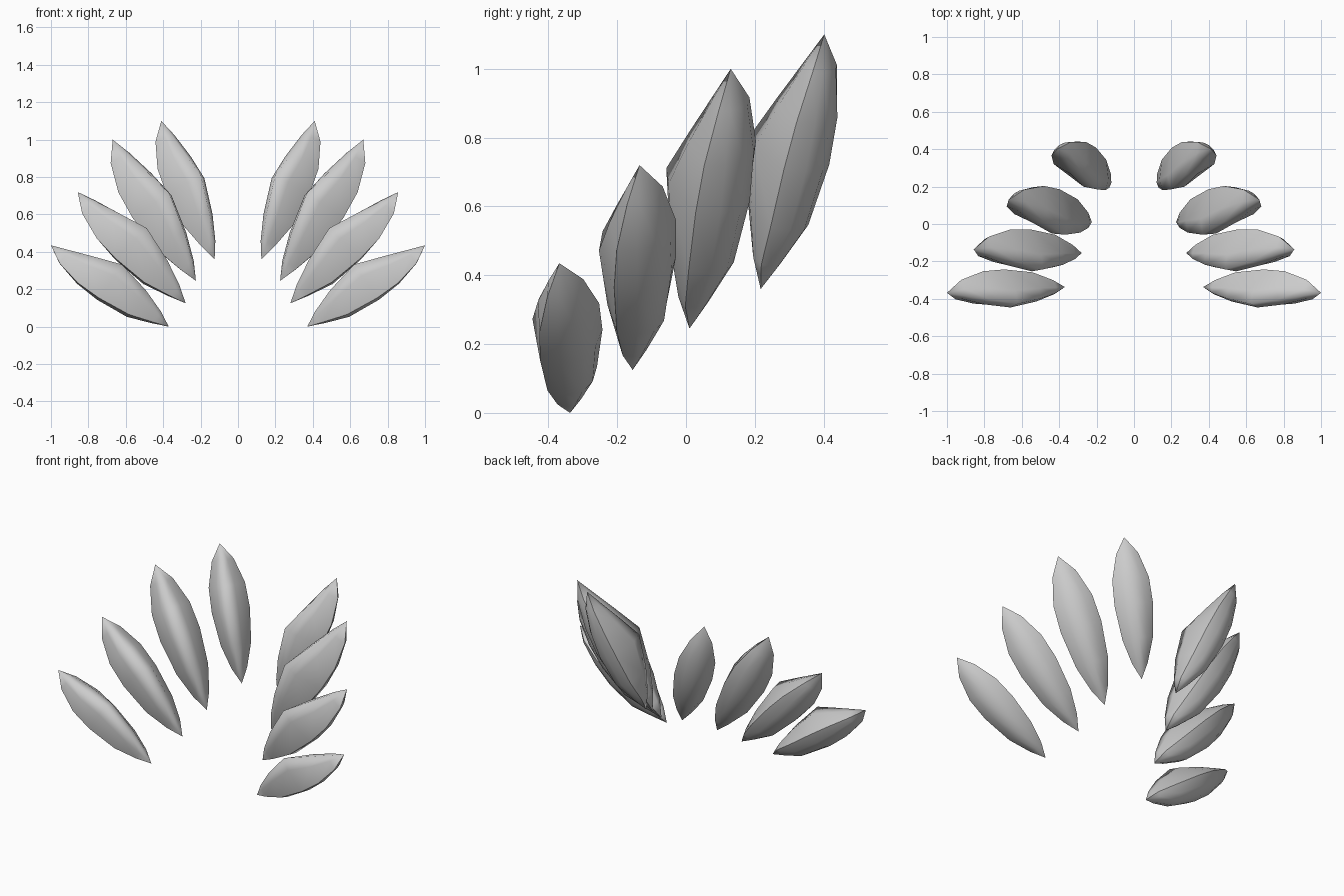
import bpy, bmesh
from mathutils import Vector

if "Cube" in bpy.data.objects:
    bpy.data.objects.remove(bpy.data.objects["Cube"])

# base point, tip point, direction of the inner ridge (right-hand side)
PETALS = {
    "petal_front":       ((0.37, -0.337, 0.00), (1.00, -0.368, 0.435), (-0.50, -0.49, 0.71)),
    "petal_mid_front":   ((0.28, -0.155, 0.125), (0.857, -0.135, 0.72), (-0.56, -0.60, 0.57)),
    "petal_mid_back":    ((0.225, 0.01, 0.245), (0.67, 0.13, 1.00), (-0.51, -0.74, 0.43)),
    "petal_back":        ((0.125, 0.217, 0.36), (0.41, 0.402, 1.10), (-0.47, -0.80, 0.38)),
}

# along the petal: position, half width, edge height, inner ridge, outer ridge
STATIONS = [
    (0.11, 0.055, -0.010, 0.066, -0.048),
    (0.28, 0.108, -0.040, 0.136, -0.115),
    (0.52, 0.136, -0.052, 0.197, -0.130),
    (0.70, 0.130, -0.052, 0.125, -0.112),
    (0.88, 0.078, -0.036, 0.050, -0.065),
]


def section(w, e, f, g):
    """Lens section: sharp side edges, soft inner and outer ridges."""
    up, lo = e + (f - e) * 0.72, e + (g - e) * 0.70
    return [(-w, e), (-w * 0.5, up), (0, f), (w * 0.5, up),
            (w, e), (w * 0.55, lo), (0, g), (-w * 0.55, lo)]


def petal(name, base, tip, ridge):
    base, tip = Vector(base), Vector(tip)
    length = (tip - base).length
    axis = (tip - base).normalized()
    n = Vector(ridge)
    n = (n - axis * n.dot(axis)).normalized()
    side = n.cross(axis)

    bm = bmesh.new()
    rings = []
    for t, *dims in STATIONS:
        rings.append([bm.verts.new(base + length * (axis * t + side * s + n * h))
                      for s, h in section(*dims)])
    b, p = bm.verts.new(base), bm.verts.new(tip)
    k = len(rings[0])
    for i in range(k):
        j = (i + 1) % k
        bm.faces.new((b, rings[0][j], rings[0][i]))
        for r0, r1 in zip(rings, rings[1:]):
            bm.faces.new((r0[i], r0[j], r1[j], r1[i]))
        bm.faces.new((rings[-1][i], rings[-1][j], p))
    bmesh.ops.recalc_face_normals(bm, faces=bm.faces)
    # smooth faces, sharp only along the two side edges
    for face in bm.faces:
        face.smooth = True
    for i in (0, 4):
        line = [b] + [r[i] for r in rings] + [p]
        for v0, v1 in zip(line, line[1:]):
            bm.edges.get((v0, v1)).smooth = False
    mesh = bpy.data.meshes.new(name)
    bm.to_mesh(mesh)
    bm.free()

    ob = bpy.data.objects.new(name, mesh)
    bpy.context.collection.objects.link(ob)
    # matching petal on the left
    mirror = ob.modifiers.new("mirror", 'MIRROR')
    mirror.use_mirror_merge = False
    return ob


for name, spec in PETALS.items():
    petal(name, *spec)
